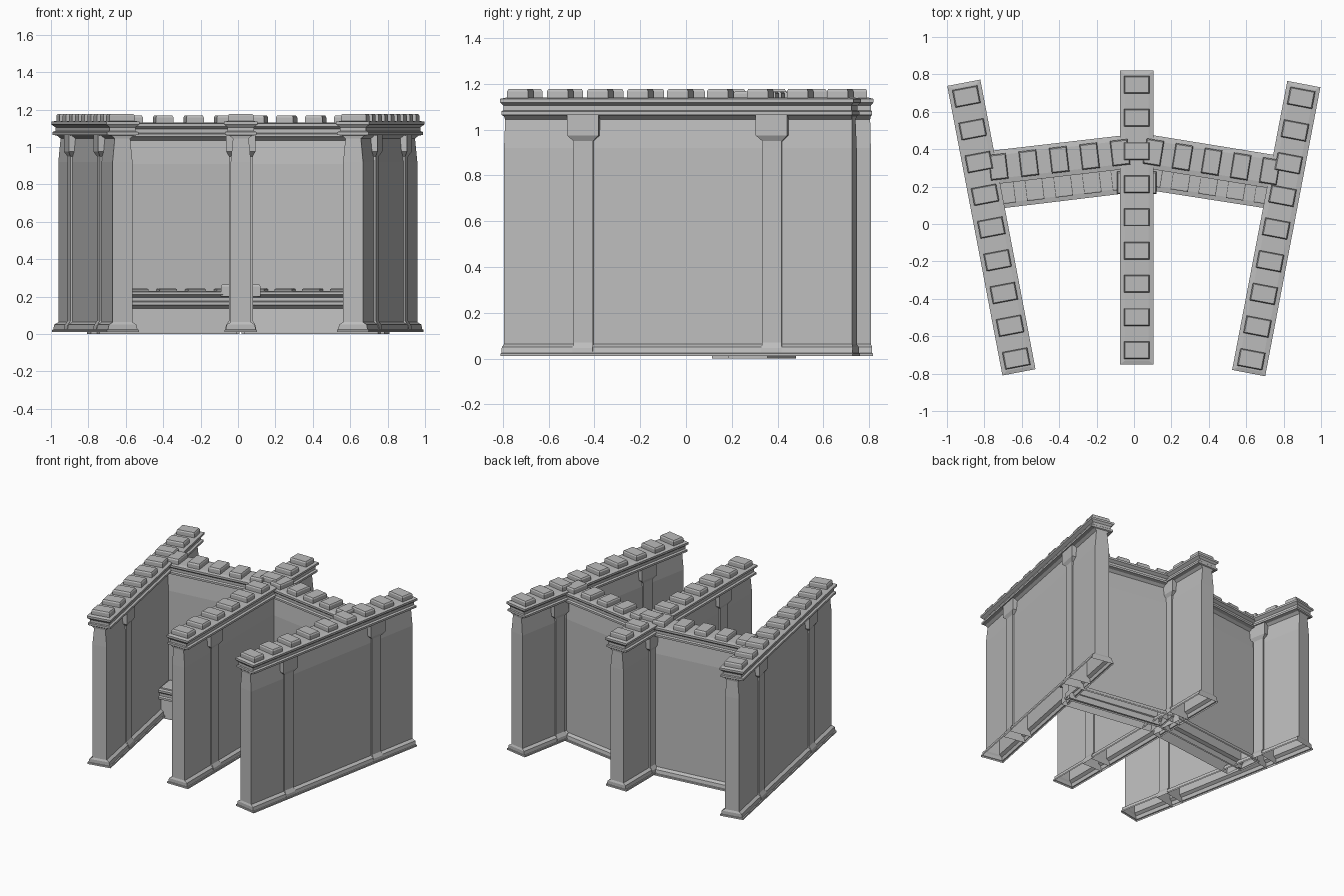
import bpy, bmesh, math
from mathutils import Vector, Matrix

if "Cube" in bpy.data.objects:
    bpy.data.objects.remove(bpy.data.objects["Cube"], do_unlink=True)

stone = bpy.data.materials.new("grey_stone")
stone.use_nodes = True
stone.diffuse_color = (0.5, 0.5, 0.5, 1)
bsdf = stone.node_tree.nodes["Principled BSDF"]
bsdf.inputs["Base Color"].default_value = (0.5, 0.5, 0.5, 1)
bsdf.inputs["Roughness"].default_value = 0.9

# Levels are (height, half width, inset from the wall end)
BASE = [(0.01, 0.087, 0.003), (0.022, 0.087, 0.003), (0.024, 0.08, 0.006),
        (0.05, 0.075, 0.006), (0.063, 0.054, 0.012)]
BODY = [(0.92, 0.054, 0.012), (1.045, 0.042, 0.015)]
CORNICE = [(1.06, 0.06, 0.012), (1.065, 0.085, 0.006), (1.08, 0.085, 0.006),
           (1.085, 0.07, 0.012), (1.105, 0.07, 0.012), (1.12, 0.09, 0),
           (1.135, 0.09, 0), (1.14, 0.062, 0.02)]
# Pilaster levels are (height, half width across the wall, half length along it)
PILASTER = [(0.01, 0.084, 0.045), (0.045, 0.08, 0.045), (0.07, 0.064, 0.043),
            (0.95, 0.064, 0.043), (0.975, 0.078, 0.07), (1.065, 0.078, 0.07)]


def loft(bm, rings, centre=0.0):
    """Stack rectangles (z, half width, half length); the underside stays open."""
    loops = []
    for z, w, l in rings:
        loops.append([bm.verts.new((centre + sx * l, sy * w, z))
                      for sx, sy in ((-1, -1), (1, -1), (1, 1), (-1, 1))])
    for low, high in zip(loops, loops[1:]):
        for i in range(4):
            j = (i + 1) % 4
            bm.faces.new((low[i], low[j], high[j], high[i]))
    bm.faces.new(loops[-1])


def finish(bm, name, matrix):
    mesh = bpy.data.meshes.new(name)
    bm.to_mesh(mesh)
    bm.free()
    mesh.materials.append(stone)
    obj = bpy.data.objects.new(name, mesh)
    obj.matrix_world = matrix
    bpy.context.collection.objects.link(obj)


def wall(name, start, end, levels, merlons, shift=0.0, pilasters=(), merlon_height=0.037):
    """One straight wall from start to end, with pilasters and battlements."""
    a, b = Vector(start), Vector(end)
    run = b - a
    half = run.length / 2
    mid = (a + b) / 2
    place = (Matrix.Translation((mid.x, mid.y, shift))
             @ Matrix.Rotation(math.atan2(run.y, run.x), 4, "Z"))

    bm = bmesh.new()
    loft(bm, [(z, w, half - inset) for z, w, inset in levels])
    finish(bm, name, place)

    if pilasters:
        bm = bmesh.new()
        for p in pilasters:
            loft(bm, PILASTER, p)
        finish(bm, name + "_pilasters", place)

    # Battlement blocks with a small sloped top edge
    bm = bmesh.new()
    top = levels[-1][0]
    step = (2 * half - 0.15) / (merlons - 1)
    for i in range(merlons):
        loft(bm, [(top - 0.004, 0.068, 0.047),
                  (top + merlon_height * 0.75, 0.068, 0.047),
                  (top + merlon_height, 0.062, 0.042)],
             -half + 0.075 + i * step)
    finish(bm, name + "_battlements", place)


full = BASE + BODY + CORNICE

# Three long walls, the outer two splayed
for name, start, end in (
        ("right_long_wall", (-0.615, -0.793), (-0.91, 0.755)),
        ("middle_long_wall", (0.015, -0.75), (0.015, 0.82)),
        ("left_long_wall", (0.613, -0.797), (0.908, 0.748))):
    wall(name, start, end, full, 9, pilasters=(-0.42, 0.42))

# Tall cross walls joining the long walls
wall("right_cross_wall", (-0.80, 0.297), (0.0, 0.39), full, 5, shift=-0.01)
wall("left_cross_wall", (0.03, 0.395), (0.80, 0.27), full, 5, shift=-0.01)

# Low ledges in front of the cross walls, with the same cornice
low = [(0.91, 0.054, 0.012)] + BODY + CORNICE
wall("right_low_wall", (-0.76, 0.168), (0.0, 0.26), low, 5, shift=-0.91, merlon_height=0.012)
wall("left_low_wall", (0.03, 0.28), (0.77, 0.165), low, 5, shift=-0.91, merlon_height=0.012)

# Raised block where the ledges meet the middle wall
bm = bmesh.new()
loft(bm, [(0.2, 0.06, 0.105), (0.255, 0.06, 0.105), (0.265, 0.054, 0.1)])
finish(bm, "ledge_block", Matrix.Translation((0.015, 0.22, 0)))
